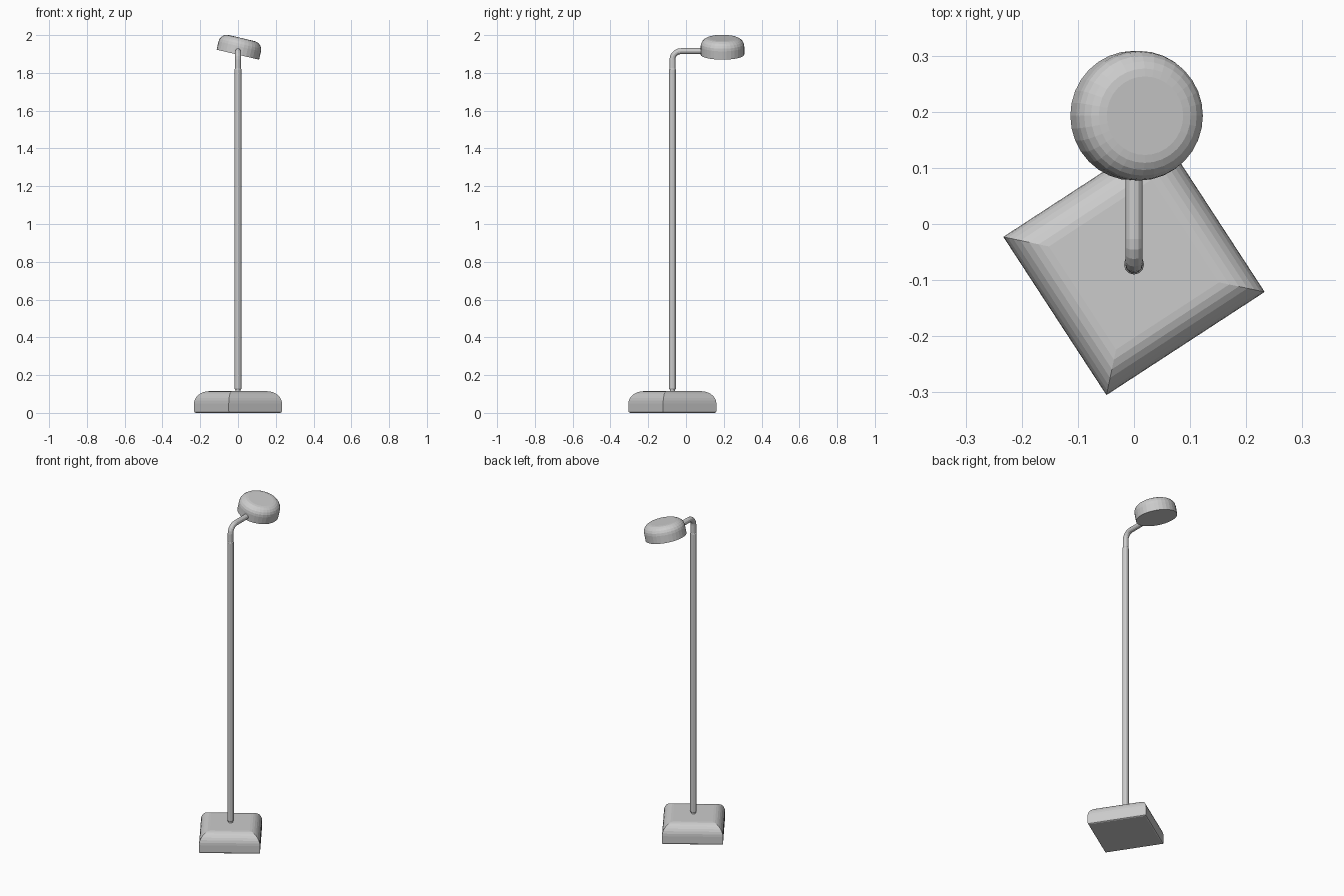
import bpy, bmesh, math
from mathutils import Vector

if "Cube" in bpy.data.objects:
    bpy.data.objects.remove(bpy.data.objects["Cube"])


def lathe(name, profile, sides, location, rotation=(0, 0, 0)):
    """Turn a bottom-to-top (radius, z) profile into a capped solid."""
    bm = bmesh.new()
    rings = []
    for r, z in profile:
        rings.append([bm.verts.new((r * math.cos(2 * math.pi * i / sides),
                                    r * math.sin(2 * math.pi * i / sides), z))
                      for i in range(sides)])
    for a, b in zip(rings, rings[1:]):
        for i in range(sides):
            j = (i + 1) % sides
            bm.faces.new((a[i], a[j], b[j], b[i]))
    bm.faces.new(rings[0][::-1])
    bm.faces.new(rings[-1])
    mesh = bpy.data.meshes.new(name)
    bm.to_mesh(mesh)
    bm.free()
    ob = bpy.data.objects.new(name, mesh)
    ob.location = location
    ob.rotation_euler = rotation
    bpy.context.collection.objects.link(ob)
    return ob


def rounded(r0, z0, r1, z1, steps):
    """Quarter-ellipse shoulder from a vertical side to a flat top."""
    return [(r1 + (r0 - r1) * math.cos(t), z0 + (z1 - z0) * math.sin(t))
            for t in (math.pi / 2 * k / steps for k in range(steps + 1))]


POLE_Y = -0.072

# Square base with mitred corners, softened top and small bottom edge
lathe("base", [(0.228, 0), (0.235, 0.003), (0.238, 0.01)]
      + rounded(0.238, 0.05, 0.155, 0.115, 7),
      4, (0, POLE_Y, 0), (0, 0, math.radians(-11.9)))

# Narrow pin joining the base and pole
lathe("base_pin", [(0.013, 0.1), (0.013, 0.135)], 12, (0, POLE_Y, 0))

# Upright pole
lathe("pole", [(0.0155, 0.124), (0.018, 0.128), (0.018, 1.818), (0.0155, 1.822)],
      12, (0, POLE_Y, 0))

# Bent arm: rises from the pole, then runs back to the lamp head
ARM_Z, BEND = 1.915, 0.045
path = [(POLE_Y, 1.80)]
for k in range(6):
    t = math.pi / 2 * k / 5
    path.append((POLE_Y + BEND * (1 - math.cos(t)), ARM_Z - BEND * (1 - math.sin(t))))
path.append((0.13, ARM_Z))
bm = bmesh.new()
rings = []
for k, (y, z) in enumerate(path):
    a, b = path[max(k - 1, 0)], path[min(k + 1, len(path) - 1)]
    d = Vector((0, b[0] - a[0], b[1] - a[1])).normalized()
    if k in (0, 1):
        d = Vector((0, 0, 1))
    if k >= len(path) - 2:
        d = Vector((0, 1, 0))
    side, up = Vector((1, 0, 0)), d.cross(Vector((1, 0, 0)))
    rings.append([bm.verts.new(Vector((0, y, z)) + 0.0155 * (
        side * math.cos(math.pi * i / 6) + up * math.sin(math.pi * i / 6)))
        for i in range(12)])
for a, b in zip(rings, rings[1:]):
    for i in range(12):
        bm.faces.new((a[i], a[(i + 1) % 12], b[(i + 1) % 12], b[i]))
bm.faces.new(rings[0][::-1])
bm.faces.new(rings[-1])
bmesh.ops.recalc_face_normals(bm, faces=bm.faces)
mesh = bpy.data.meshes.new("arm")
bm.to_mesh(mesh)
bm.free()
bpy.context.collection.objects.link(bpy.data.objects.new("arm", mesh))

# Round lamp head, tilted sideways, with a domed shoulder and flat underside
lathe("lamp_head", [(0.1155, 0)] + rounded(0.1155, 0.045, 0.07, 0.09, 5),
      32, (-0.001, 0.193, 1.8965), (0, math.radians(13.2), 0))
